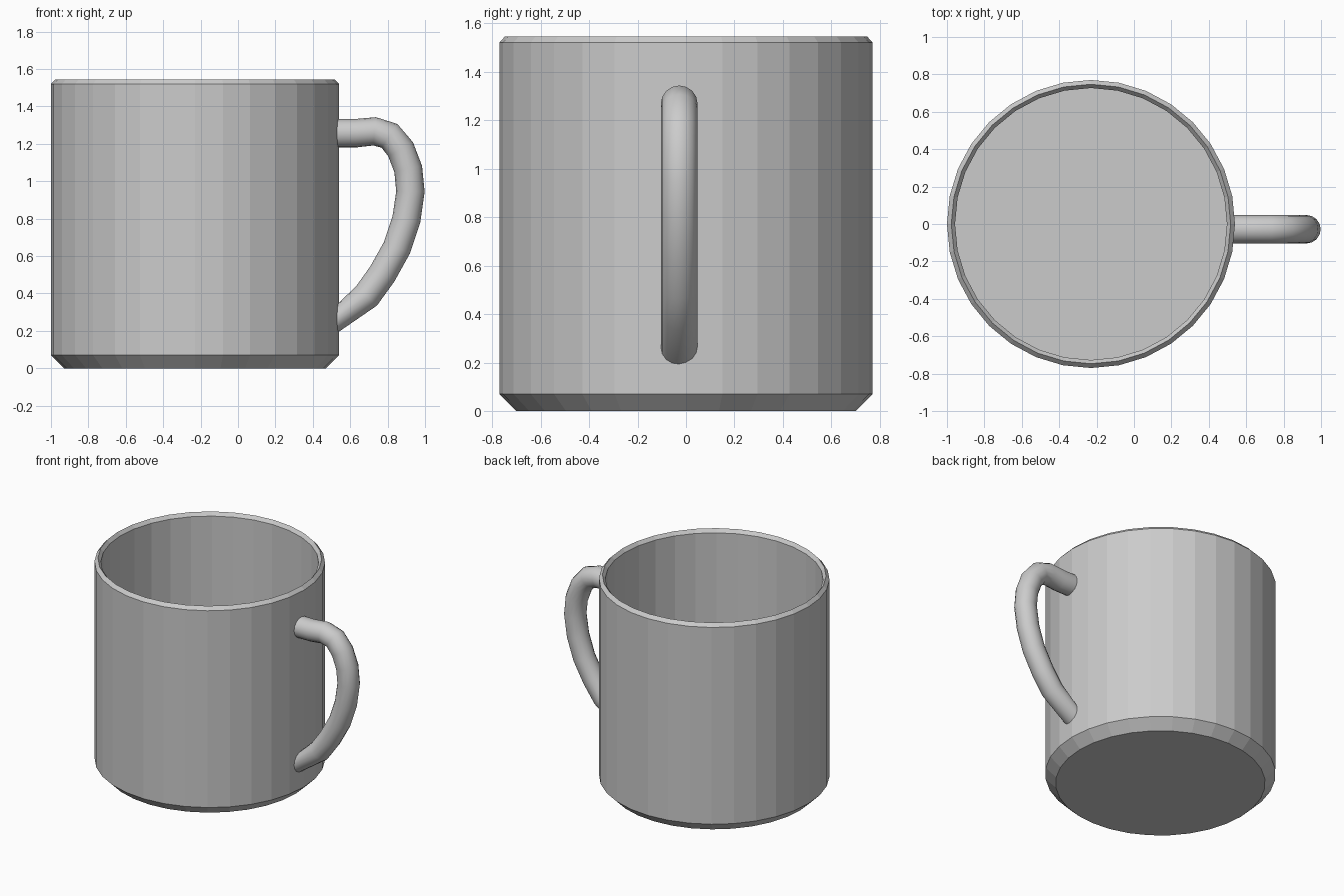
import bpy, bmesh, math
from mathutils import Vector

if "Cube" in bpy.data.objects:
    bpy.data.objects.remove(bpy.data.objects["Cube"])

CX, SIDES = -0.23, 32


def finish(bm, name):
    bmesh.ops.recalc_face_normals(bm, faces=bm.faces[:])
    me = bpy.data.meshes.new(name)
    bm.to_mesh(me)
    bm.free()
    ob = bpy.data.objects.new(name, me)
    bpy.context.collection.objects.link(ob)
    return ob


def skin(rings, name):
    """Bridge consecutive rings of points and cap both ends."""
    bm = bmesh.new()
    vs = [[bm.verts.new(p) for p in r] for r in rings]
    n = len(vs[0])
    for a, b in zip(vs, vs[1:]):
        for i in range(n):
            j = (i + 1) % n
            bm.faces.new((a[i], a[j], b[j], b[i]))
    bm.faces.new(vs[0])
    bm.faces.new(vs[-1])
    return finish(bm, name)


# Cup body: bevelled foot, straight wall, peaked rim, flat inner floor
profile = [(0.70, 0), (0.77, 0.07), (0.77, 1.52), (0.747, 1.545),
           (0.727, 1.52), (0.727, 0.06)]
angles = [2 * math.pi * i / SIDES for i in range(SIDES)]
skin([[(CX + r * math.cos(a), r * math.sin(a), z) for a in angles]
      for r, z in profile], "mug_body")

# Handle: round tube along a curved path, ends cut flat against the wall
path = [Vector((x, -0.028, z)) for x, z in [
    (0.53, 1.257), (0.63, 1.257), (0.73, 1.267), (0.81, 1.243), (0.87, 1.17),
    (0.91, 1.065), (0.922, 0.945), (0.90, 0.795), (0.85, 0.645),
    (0.772, 0.505), (0.688, 0.388), (0.53, 0.265)]]
R, N = 0.076, 16
rings = []
for i, p in enumerate(path):
    if i in (0, len(path) - 1):
        t = Vector((1 if i == 0 else -1, 0, 0))
    else:
        t = ((p - path[i - 1]).normalized() + (path[i + 1] - p).normalized()).normalized()
    side = Vector((0, 1, 0))
    up = t.cross(side)
    rings.append([p + R * (math.cos(a) * side + math.sin(a) * up)
                  for a in (2 * math.pi * k / N for k in range(N))])
handle = skin(rings, "handle")
bpy.context.view_layer.objects.active = handle
handle.select_set(True)
bpy.ops.object.shade_smooth_by_angle(angle=math.radians(40))
